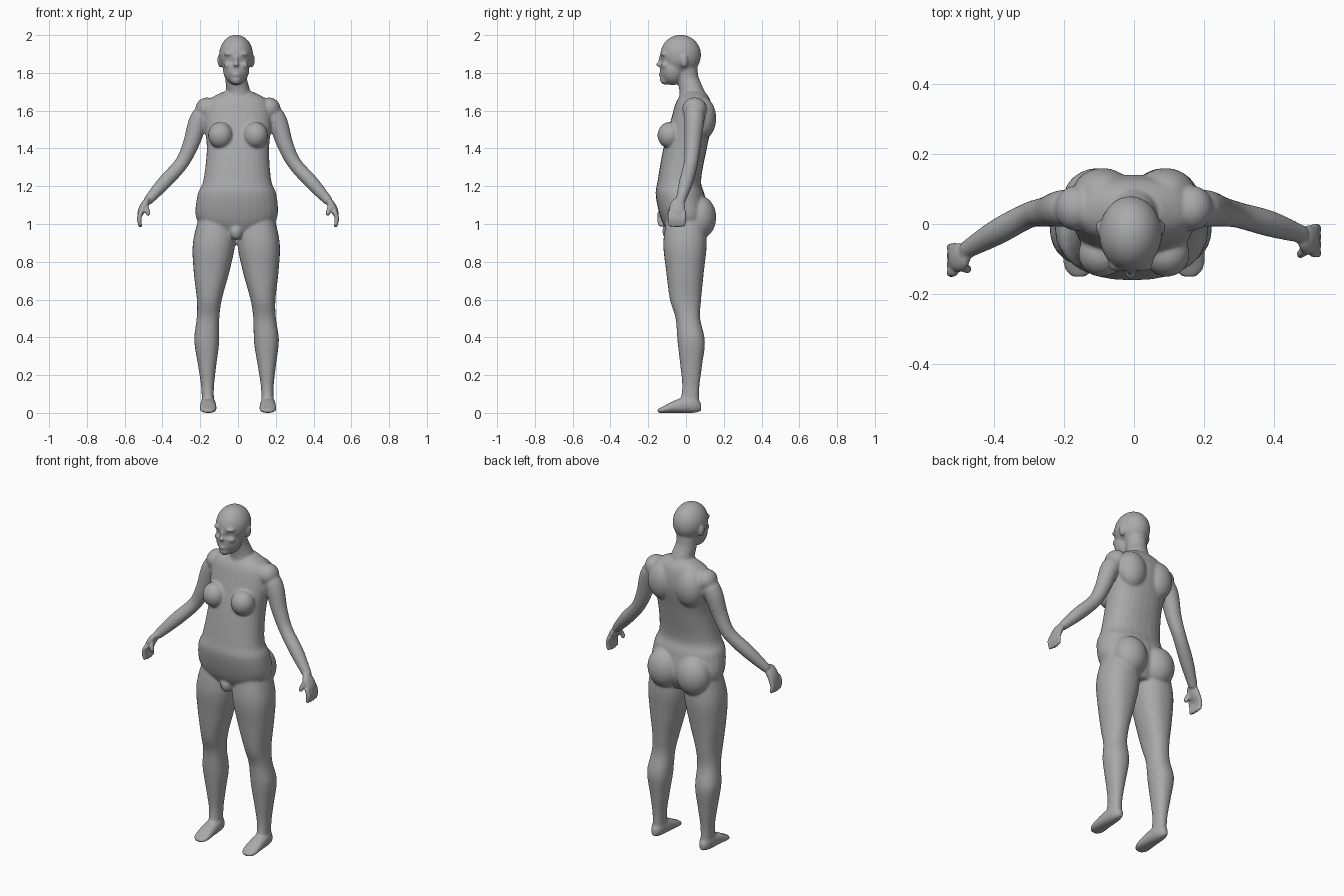
import bpy
import bmesh
import math
from mathutils import Matrix, Vector

SEGMENTS = 28
ANGLES = [math.tau * i / SEGMENTS for i in range(SEGMENTS)]

default_cube = bpy.data.objects.get("Cube")
if default_cube:
    bpy.data.objects.remove(default_cube, do_unlink=True)

bm = bmesh.new()


def spline(rows, steps=5):
    """Smoothly interpolate between rows of measurements."""
    rows = [Vector(row) for row in rows]
    padded = [rows[0], *rows, rows[-1]]
    result = []
    for before, start, end, after in zip(padded, padded[1:], padded[2:], padded[3:]):
        leave, arrive = (end - before) / 2, (after - start) / 2
        for step in range(steps):
            t = step / steps
            ease = t * t * (3 - 2 * t)
            result.append(start.lerp(end, ease)
                          + leave * t * (1 - t) ** 2 - arrive * t * t * (1 - t))
    return result + [rows[-1]]


def skin(rings):
    """Bridge rings of points into a closed volume."""
    rings = [[bm.verts.new(point) for point in ring] for ring in rings]
    for lower, upper in zip(rings, rings[1:]):
        for i in range(SEGMENTS):
            bm.faces.new((lower[i - 1], lower[i], upper[i], upper[i - 1]))
    bm.faces.new(rings[0])
    bm.faces.new(rings[-1])


def squared(value):
    """Flatten a circle slightly toward a rounded square."""
    return math.copysign(abs(value) ** .88, value)


def loft(rows, centre, upright=True):
    """Rows hold position, half width, low edge and high edge."""
    rings = []
    for position, half, low, high in spline(rows):
        ring = []
        for angle in ANGLES:
            x = centre(position) + half * squared(math.cos(angle))
            other = (low + high) / 2 + (high - low) / 2 * squared(math.sin(angle))
            ring.append((x, other, position) if upright else (x, position, other))
        rings.append(ring)
    skin(rings)


def tube(rows):
    """Rows hold a path point and the radius there."""
    rows = spline(rows)
    rings = []
    for i, row in enumerate(rows):
        before, after = rows[max(i - 1, 0)], rows[min(i + 1, len(rows) - 1)]
        tangent = (after.xyz - before.xyz).normalized()
        across = tangent.cross(Vector((0, 1, 0))).normalized()
        depth = across.cross(tangent)
        rings.append([row.xyz + (across * math.cos(angle) + depth * math.sin(angle)) * row.w
                      for angle in ANGLES])
    skin(rings)


def blob(centre, radii, tilt=0):
    matrix = (Matrix.Translation(centre) @ Matrix.Rotation(tilt, 4, "Y")
              @ Matrix.Diagonal((*radii, 1)))
    bmesh.ops.create_uvsphere(bm, u_segments=24, v_segments=16, radius=1, matrix=matrix)


def sway(z):
    """Hips rest a little toward the right side."""
    return -.01 * math.sin(math.pi * min(z / 1.4, 1))


def arm_point(side, x, y, z):
    """Mirror an arm point; the right forearm swings further forward."""
    swing = max(0, x - .3) / 4 if side < 0 else 0
    return side * x, y - swing, z


# Torso, from crotch to collar
loft([
    (.93, .1, -.08, .08),
    (1.02, .21, -.13, .12),
    (1.15, .21, -.16, .1),
    (1.23, .18, -.15, .08),
    (1.4, .165, -.12, .11),
    (1.55, .18, -.08, .14),
    (1.65, .16, -.05, .13),
    (1.7, .08, -.01, .1),
], sway)
blob((-.01, -.09, .96), (.035, .035, .045))

# Neck
tube([(0, .04, 1.62, .09), (0, .03, 1.7, .065), (-.01, .01, 1.77, .057), (-.01, 0, 1.85, .06)])

# Head: cranium, jaw, chin, lips and nose
HEAD_X = -.01
blob((HEAD_X, -.028, 1.895), (.09, .108, .107))
blob((HEAD_X, -.07, 1.82), (.07, .068, .085))
blob((HEAD_X, -.11, 1.765), (.03, .028, .028))
blob((HEAD_X, -.122, 1.79), (.025, .022, .015))
blob((HEAD_X, -.14, 1.845), (.015, .02, .013))
blob((HEAD_X, -.13, 1.87), (.01, .016, .03))

for side in (1, -1):
    # Brow, cheek and ear
    blob((HEAD_X + side * .035, -.115, 1.9), (.03, .022, .012))
    blob((HEAD_X + side * .035, -.11, 1.84), (.03, .022, .02))
    blob((HEAD_X + side * .087, -.01, 1.86), (.012, .02, .034), side * .15)

    # Breast, shoulder blade and buttock
    blob((side * .093, -.086, 1.47), (.066, .065, .07))
    blob((side * .09, .09, 1.56), (.085, .07, .11))
    blob((side * .095 + sway(1), .07, 1.035), (.1, .09, .115))

    # Leg, slanting inward above the knee
    loft([
        (1.05, .09, -.1, .1),
        (.9, .112, -.12, .11),
        (.75, .095, -.105, .095),
        (.6, .066, -.085, .08),
        (.5, .06, -.055, .075),
        (.38, .066, -.045, .1),
        (.25, .048, -.03, .085),
        (.13, .033, -.02, .07),
        (.02, .033, -.04, .07),
    ], lambda z: side * (.158 - .08 * max(0, z - .4)) + sway(z))

    # Foot, from heel to toes
    loft([
        (.08, .015, .01, .05),
        (.04, .035, 0, .09),
        (-.05, .043, 0, .07),
        (-.12, .043, 0, .035),
        (-.15, .022, 0, .02),
    ], lambda y: side * .158, upright=False)

    # Shoulder and arm
    blob((side * .165, .045, 1.61), (.06, .065, .06))
    tube([(*arm_point(side, x, y, z), radius) for x, y, z, radius in [
        (.12, .045, 1.62, .05),
        (.2, .045, 1.56, .053),
        (.25, .035, 1.42, .043),
        (.3, .025, 1.32, .037),
        (.39, 0, 1.22, .037),
        (.48, -.03, 1.12, .025),
    ]])

    # Palm
    blob(arm_point(side, .5, -.045, 1.09), (.022, .043, .055), -side / 2)

    # Fingers curling down, spread evenly from the index finger
    for finger in range(4):
        y = -.084 + finger * .024
        tip = .98 + abs(finger - 1.5) / 200
        tube([(*arm_point(side, x, y, z), radius) for x, z, radius in [
            (.51, 1.07, .013),
            (.523, 1.03, .013),
            (.516, tip, .01),
        ]])

    # Thumb
    tube([(*arm_point(side, x, y, z), .013) for x, y, z in [
        (.49, -.05, 1.1),
        (.482, -.08, 1.08),
        (.473, -.086, 1.045),
    ]])

bmesh.ops.recalc_face_normals(bm, faces=bm.faces)
mesh = bpy.data.meshes.new("body")
bm.to_mesh(mesh)
bm.free()

# One flat colour
grey = bpy.data.materials.new("neutral grey")
grey.use_nodes = True
colour = (.4, .4, .4, 1)
grey.diffuse_color = colour
grey.node_tree.nodes["Principled BSDF"].inputs["Base Color"].default_value = colour
mesh.materials.append(grey)

# Fuse the parts into one smooth skin
body = bpy.data.objects.new("body", mesh)
bpy.context.collection.objects.link(body)
fuse = body.modifiers.new("fuse", "REMESH")
fuse.mode = "VOXEL"
fuse.voxel_size = .0065
fuse.use_smooth_shade = True
soften = body.modifiers.new("soften", "SMOOTH")
soften.factor = .5
soften.iterations = 7
